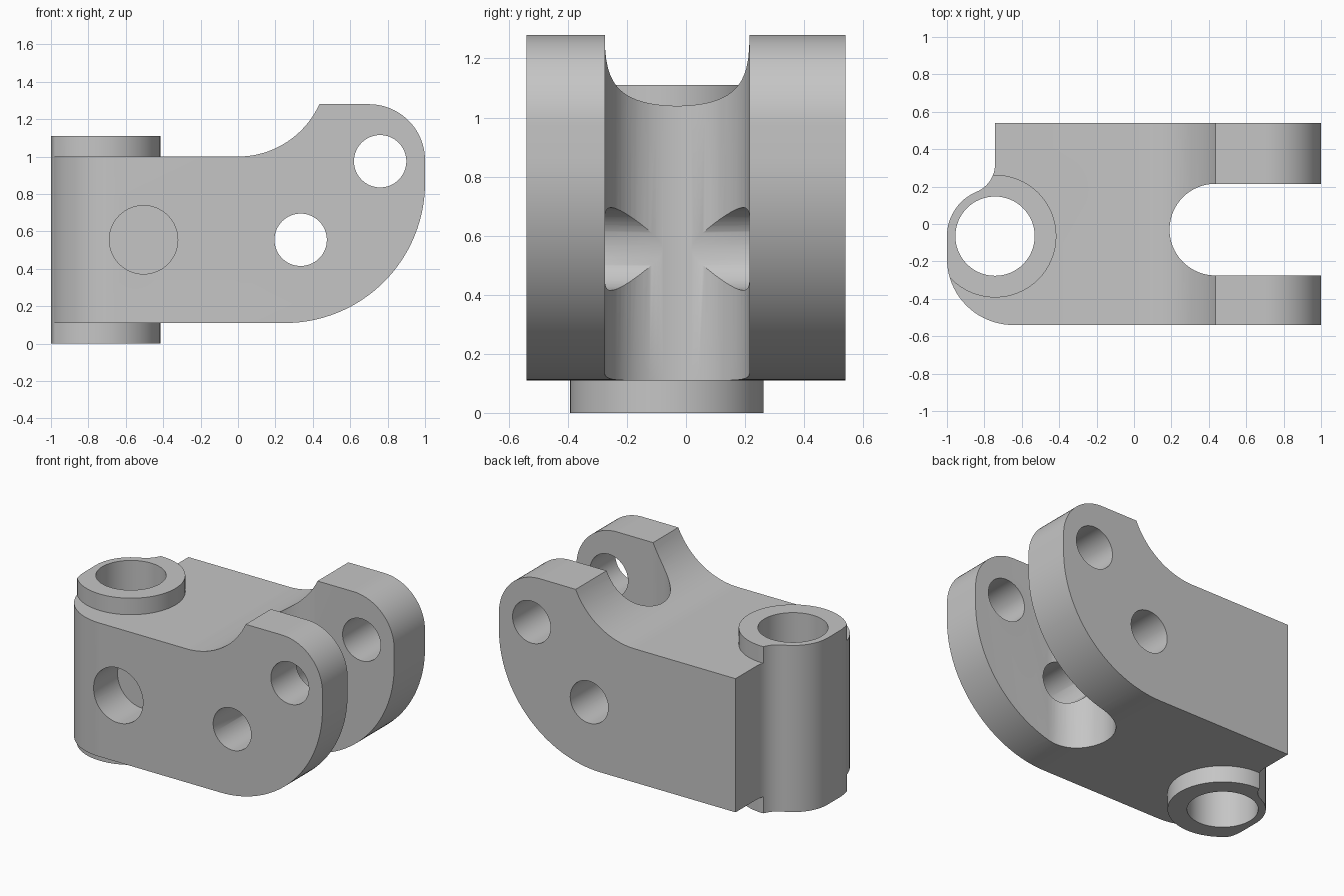
import bpy
import bmesh
from math import sin, cos, radians, pi
from mathutils import Vector

cube = bpy.data.objects.get("Cube")
if cube:
    bpy.data.objects.remove(cube, do_unlink=True)

metal = bpy.data.materials.new("plain grey metal")
metal.use_nodes = True
grey = (0.56, 0.56, 0.56, 1)
metal.diffuse_color = grey
metal.node_tree.nodes["Principled BSDF"].inputs["Base Color"].default_value = grey


def arc(cx, cy, r, start, end, steps=20):
    angles = [radians(start + (end - start) * i / steps) for i in range(steps + 1)]
    return [(cx + r * cos(a), cy + r * sin(a)) for a in angles]


def prism(name, profile, axis, low, high):
    """Extrude a flat profile along y (profile is x, z) or z (profile is x, y)."""
    bm = bmesh.new()
    place = (lambda p: (p[0], low, p[1])) if axis == "y" else (lambda p: (p[0], p[1], low))
    face = bm.faces.new([bm.verts.new(place(p)) for p in profile])
    step = Vector((0, high - low, 0)) if axis == "y" else Vector((0, 0, high - low))
    made = bmesh.ops.extrude_face_region(bm, geom=[face])["geom"]
    bmesh.ops.translate(bm, vec=step, verts=[v for v in made if isinstance(v, bmesh.types.BMVert)])
    bmesh.ops.recalc_face_normals(bm, faces=bm.faces)
    mesh = bpy.data.meshes.new(name)
    bm.to_mesh(mesh)
    bm.free()
    mesh.materials.append(metal)
    obj = bpy.data.objects.new(name, mesh)
    bpy.context.collection.objects.link(obj)
    return obj


def rod(name, cx, cy, r, axis, low, high):
    return prism(name, arc(cx, cy, r, 0, 360, 64)[:-1], axis, low, high)


def combine(target, tool, operation):
    mod = target.modifiers.new(tool.name, "BOOLEAN")
    mod.operation = operation
    mod.solver = "EXACT"
    mod.object = tool
    bpy.context.view_layer.objects.active = target
    bpy.ops.object.modifier_apply(modifier=mod.name)
    bpy.data.objects.remove(tool, do_unlink=True)


# Side shape: flat arm sweeping up into the fork ears
side = [(-1.2, 0.11)]
side += arc(0.25, 0.86, 0.75, -90, 0, 32)
side += arc(0.70, 0.98, 0.30, 0, 90)
side += arc(0, 1.478, 0.478, -24.5, -90)
side += [(-1.2, 1.0)]
bracket = prism("clevis_bracket", side, "y", -0.7, 0.7)

# Pivot boss standing proud above and below the arm
bx, by = -0.743, -0.065
combine(bracket, rod("pivot_boss", bx, by, 0.328, "z", 0, 1.11), "UNION")

# Plan shape: rounded pivot end, fillet into the shoulder, open fork slot
plan = [(1.2, -0.54), (1.2, -0.275)]
plan += arc(0.435, -0.03, 0.245, -90, -270, 32)
plan += [(1.2, 0.215), (1.2, 0.54), (bx, 0.54)]
plan += arc(bx - 0.16, 0.32, 0.16, 0, -67.4, 12)
plan += arc(bx, by, 0.257, 112.6, 180)[1:]
plan += arc(-0.645, -0.185, 0.355, 180, 270)
combine(bracket, prism("plan_outline", plan, "z", -0.3, 1.6), "INTERSECT")

# Holes: vertical pivot bore, blind front socket, two cross pins
combine(bracket, rod("pivot_bore", bx, by, 0.212, "z", -0.3, 1.6), "DIFFERENCE")
for name, x, z, r, back in (("front_socket", -0.505, 0.555, 0.183, -0.285),
                            ("lower_pin_hole", 0.335, 0.555, 0.14, 0.8),
                            ("ear_pin_hole", 0.76, 0.975, 0.14, 0.8)):
    combine(bracket, rod(name, x, z, r, "y", -0.8, back), "DIFFERENCE")

# Smooth curved walls, crisp edges
bpy.ops.object.select_all(action="DESELECT")
bracket.select_set(True)
bpy.context.view_layer.objects.active = bracket
bpy.ops.object.shade_smooth_by_angle(angle=pi / 6)
